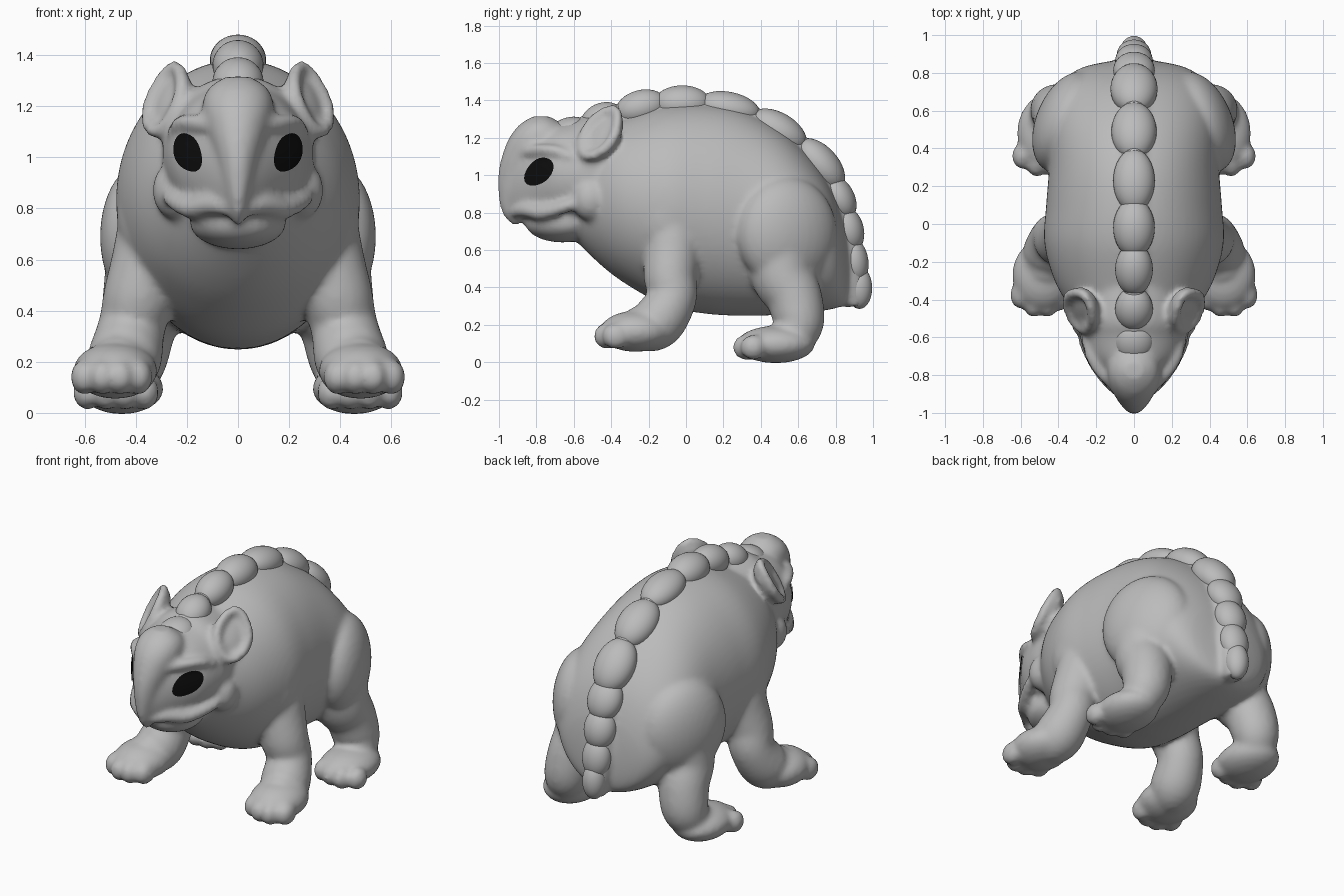
import bpy, bmesh, math
from mathutils import Vector, Matrix

if "Cube" in bpy.data.objects:
    bpy.data.objects.remove(bpy.data.objects["Cube"])


def material(name, value):
    m = bpy.data.materials.new(name)
    m.diffuse_color = (value, value, value, 1)
    m.use_nodes = True
    m.node_tree.nodes["Principled BSDF"].inputs["Base Color"].default_value = m.diffuse_color
    return m


GREY = material("stone grey", 0.5)
BLACK = material("eye black", 0.004)


def resample(rows, n=6, closed=False):
    """Smooth Catmull-Rom interpolation of number rows."""
    rows = [Vector(r) for r in rows]
    k, out = len(rows), []

    def get(i):
        return rows[i % k] if closed else rows[max(0, min(k - 1, i))]
    for i in range(k if closed else k - 1):
        a, b, c, d = (get(i + j) for j in (-1, 0, 1, 2))
        for s in range(n):
            t = s / n
            out.append(0.5 * (2 * b + (c - a) * t + (2 * a - 5 * b + 4 * c - d) * t * t
                              + (3 * b - a - 3 * c + d) * t ** 3))
    return out if closed else out + [rows[-1]]


def loft(bm, rings, closed=False):
    vs = [[bm.verts.new(p) for p in r] for r in rings]
    n, k = len(vs[0]), len(vs)
    for i in range(k if closed else k - 1):
        a, b = vs[i], vs[(i + 1) % k]
        for j in range(n):
            bm.faces.new((a[j], a[(j + 1) % n], b[(j + 1) % n], b[j]))
    if not closed:
        bm.faces.new(vs[0][::-1])
        bm.faces.new(vs[-1])


def circle(center, u, v, n=32):
    return [Vector(center) + Vector(u) * math.cos(t) + Vector(v) * math.sin(t)
            for t in (2 * math.pi * j / n for j in range(n))]


def barrel(bm, rows):
    """Rows of y, bottom z, top z, half width."""
    loft(bm, [circle((0, y, (b + t) / 2), (w, 0, 0), (0, 0, (t - b) / 2), 72)
              for y, b, t, w in resample(rows, 8)])


def tube(bm, rows, closed=False):
    """Rows of x, y, z, radius."""
    pts = resample(rows, 6, closed)
    k, rings = len(pts), []
    for i, p in enumerate(pts):
        a = pts[(i - 1) % k] if closed else pts[max(i - 1, 0)]
        b = pts[(i + 1) % k] if closed else pts[min(i + 1, k - 1)]
        d = (b - a).xyz.normalized()
        u = d.cross(Vector((0.83, 0.1, 0.55))).normalized()
        rings.append(circle(p.xyz, u * p[3], d.cross(u) * p[3], 24))
    loft(bm, rings, closed)


def ball(bm, loc, size, rot=Matrix()):
    m = Matrix.Translation(loc) @ rot.to_4x4() @ Matrix.Diagonal((*size, 1))
    bmesh.ops.create_uvsphere(bm, u_segments=32, v_segments=18, radius=1, matrix=m)


def mirror(bm):
    geo = bm.verts[:] + bm.edges[:] + bm.faces[:]
    new = bmesh.ops.duplicate(bm, geom=geo)["geom"]
    verts = [v for v in new if isinstance(v, bmesh.types.BMVert)]
    bmesh.ops.scale(bm, vec=(-1, 1, 1), verts=verts)


def finish(bm, name, mat):
    bmesh.ops.recalc_face_normals(bm, faces=bm.faces[:])
    for f in bm.faces:
        f.smooth = True
    me = bpy.data.meshes.new(name)
    bm.to_mesh(me)
    bm.free()
    me.materials.append(mat)
    ob = bpy.data.objects.new(name, me)
    bpy.context.collection.objects.link(ob)
    return ob


bm = bmesh.new()
# Front leg, paw and toes
ball(bm, (.29, -.09, .78), (.185, .22, .27))
tube(bm, [(.31, -.05, .80, .15), (.335, -.07, .62, .155), (.385, -.085, .46, .142),
          (.415, -.075, .34, .132), (.445, -.16, .21, .145), (.475, -.27, .175, .115)])
ball(bm, (.48, -.27, .165), (.165, .19, .11))
for x, y in ((.39, -.385), (.46, -.42), (.53, -.42), (.60, -.375)):
    ball(bm, (x, y, .14), (.056, .075, .07))
# Hind thigh, shin, paw and toes
ball(bm, (.355, .54, .69), (.165, .28, .30), Matrix.Rotation(math.radians(22), 3, 'Z'))
tube(bm, [(.325, .52, .68, .18), (.335, .51, .56, .187), (.36, .525, .45, .172),
          (.39, .58, .34, .15), (.415, .60, .21, .138), (.44, .56, .13, .115)])
ball(bm, (.455, .48, .095), (.165, .21, .10))
for x, y in ((.365, .35), (.44, .325), (.515, .32), (.59, .36)):
    ball(bm, (x, y, .08), (.056, .07, .068))
# Cheek, lip and brow
ball(bm, (.24, -.51, .87), (.095, .10, .115))
tube(bm, [(.02, -.92, .80, .035), (.10, -.86, .815, .04), (.18, -.77, .80, .04),
          (.25, -.65, .83, .035), (.27, -.57, .86, .03)])
tube(bm, [(.10, -.87, 1.12, .025), (.17, -.79, 1.135, .032), (.225, -.70, 1.13, .032),
          (.25, -.60, 1.09, .03)])
# Ear: thin back plate with a raised rim
c = Vector((.285, -.46, 1.22))
u = Vector((-.05, .17, .27)).normalized()
n = Vector((.75, -.6, .25))
n = (n - u * n.dot(u)).normalized()
v = n.cross(u)
rot = Matrix((v, u, n)).transposed()
ball(bm, c - n * .035, (.105, .15, .045), rot)
tube(bm, [(*(c + v * a + u * b), r) for a, b, r in
          ((0, -.14, .026), (.075, -.085, .029), (.097, .02, .030), (.06, .115, .028),
           (0, .155, .025), (-.055, .11, .028), (-.097, .01, .030), (-.075, -.085, .029))], True)
ball(bm, (.22, -.49, 1.13), (.08, .10, .10))
mirror(bm)
# Torso
barrel(bm, [(-.62, .68, 1.12, .18), (-.45, .515, 1.25, .33), (-.3, .405, 1.31, .42),
            (-.1, .30, 1.37, .475), (.1, .26, 1.38, .465), (.3, .248, 1.345, .45),
            (.5, .253, 1.245, .45), (.65, .265, 1.11, .43), (.76, .28, .96, .375),
            (.83, .30, .79, .27), (.865, .34, .62, .11)])
# Head and jaw
barrel(bm, [(-.96, .80, 1.06, .05), (-.9, .77, 1.14, .105), (-.84, .75, 1.20, .155),
            (-.77, .74, 1.24, .21), (-.70, .73, 1.27, .255), (-.6, .71, 1.29, .285),
            (-.5, .70, 1.32, .295), (-.3, .7, 1.3, .28)])
ball(bm, (0, -.66, .745), (.19, .20, .105))
# Beak ridge: rows of z, front y, back y, half width
loft(bm, [circle((0, (f + b) / 2, z), (w, 0, 0), (0, (b - f) / 2, 0)) for z, f, b, w in
          resample([(.735, -.935, -.89, .015), (.80, -.985, -.83, .04), (.9, -1.005, -.78, .065),
                    (1.0, -1.005, -.72, .09), (1.1, -.985, -.66, .12), (1.2, -.945, -.62, .14),
                    (1.27, -.89, -.66, .115), (1.315, -.82, -.73, .05)])])
# Ridge under the bumps, running into the tail
tube(bm, [(0, -.70, 1.20, .05), (0, -.45, 1.30, .055), (0, -.2, 1.37, .055),
          (0, 0, 1.385, .055), (0, .25, 1.355, .055), (0, .5, 1.235, .06),
          (0, .72, 1.04, .07), (0, .80, .85, .08), (0, .85, .62, .085),
          (0, .88, .44, .08), (0, .905, .30, .055)])
tube(bm, [(0, .76, .80, .09), (0, .83, .55, .10), (0, .86, .32, .06)])
skin = finish(bm, "body", GREY)
# Merge the overlapping forms into one soft skin
rm = skin.modifiers.new("merge", 'REMESH')
rm.mode, rm.voxel_size, rm.use_smooth_shade = 'VOXEL', .016, True
sm = skin.modifiers.new("soften", 'SMOOTH')
sm.factor, sm.iterations = .5, 8

# Row of bumps down the back: y, z, half width, half length, half height, slope
bm = bmesh.new()
for y, z, w, l, h, s in ((-.62, 1.225, .11, .12, .085, 15), (-.45, 1.295, .10, .12, .09, 25),
                         (-.24, 1.36, .10, .14, .095, 15), (-.02, 1.38, .11, .155, .10, 0),
                         (.23, 1.355, .11, .17, .09, -12), (.49, 1.235, .12, .17, .10, -30),
                         (.715, 1.055, .125, .17, .10, -48), (.815, .88, .11, .13, .085, -62),
                         (.865, .71, .10, .125, .085, -75), (.90, .54, .09, .125, .075, -82),
                         (.925, .40, .07, .115, .07, -88)):
    ball(bm, (0, y, z), (w, l, h), Matrix.Rotation(math.radians(s), 3, 'X'))
finish(bm, "back_bumps", GREY)

# Eyes: thin patches laid on the head surface
dg = bpy.context.evaluated_depsgraph_get()
surf = skin.evaluated_get(dg)
bm = bmesh.new()
for side in (1, -1):
    nrm = Vector((.73 * side, -.68, 0)).normalized()
    out = Vector((.68 * side, .73, 0)).normalized()
    mid = Vector((.187 * side, -.77, 1.022))

    def lay(r, a):
        k = r * (1 + .2 * max(0, math.cos(a - math.radians(212))) ** 4)
        x, z = .09 * k * math.cos(a), .07 * k * math.sin(a)
        p = mid + out * x + Vector((0, 0, z + .2 * x))
        hit, loc, _, _ = surf.ray_cast(p + nrm * .3, -nrm)
        return bm.verts.new((loc if hit else p) + nrm * .006)
    rings = [[lay(r / 6, 2 * math.pi * j / 28) for j in range(28)] for r in range(1, 7)]
    center = lay(0, 0)
    for j in range(28):
        k = (j + 1) % 28
        fs = [(center, rings[0][j], rings[0][k])]
        fs += [(a[j], b[j], b[k], a[k]) for a, b in zip(rings, rings[1:])]
        for f in fs:
            bm.faces.new(f if side > 0 else f[::-1])
eyes = finish(bm, "eyes", BLACK)
# Orient the patches outward
if eyes.data.polygons[0].normal.y > 0:
    eyes.data.flip_normals()
